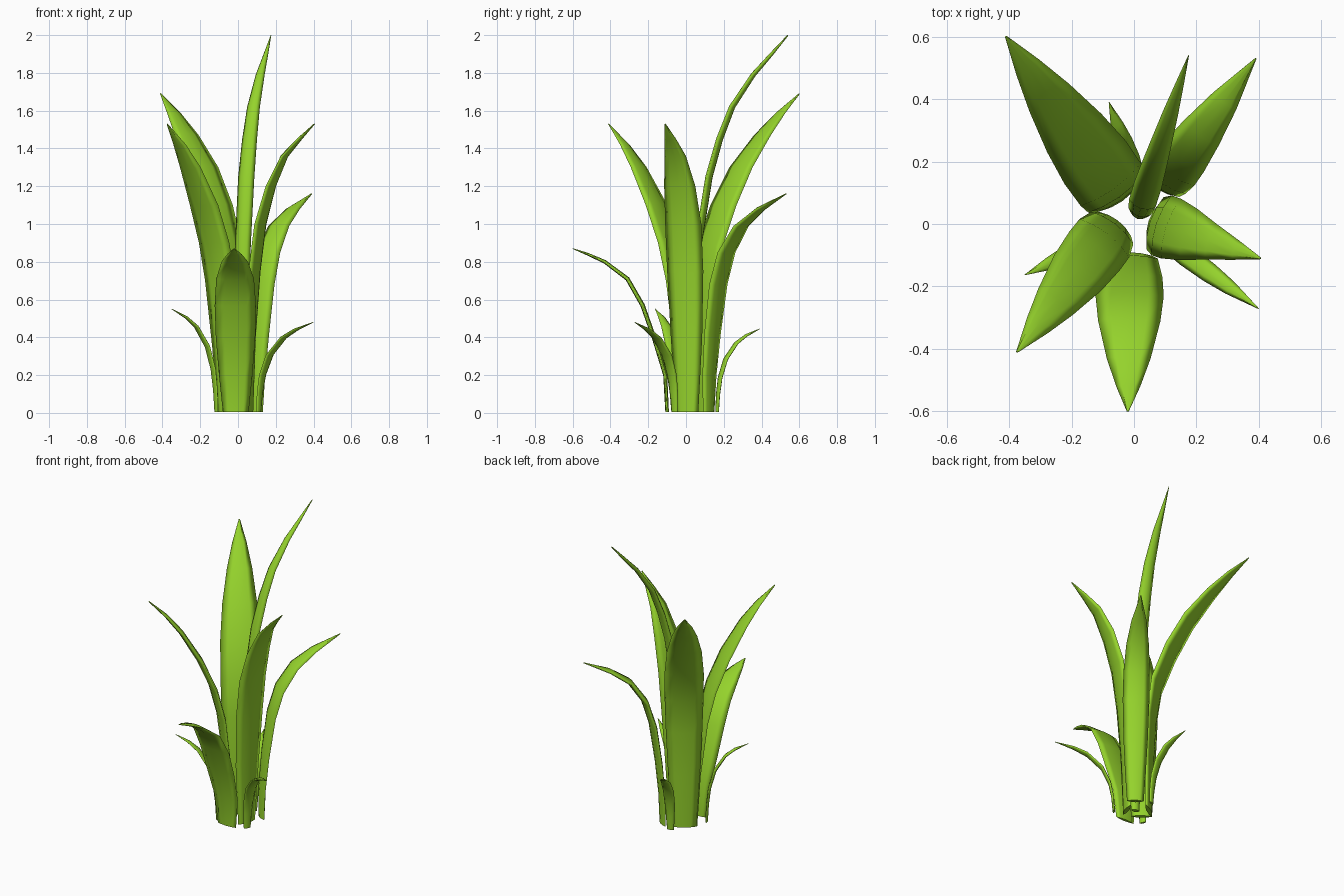
import bpy, bmesh
from mathutils import Vector

if "Cube" in bpy.data.objects:
    bpy.data.objects.remove(bpy.data.objects["Cube"])

green = bpy.data.materials.new("leaf_green")
green.diffuse_color = (0.30, 0.65, 0.025, 1)
green.use_nodes = True
green.node_tree.nodes["Principled BSDF"].inputs["Base Color"].default_value = green.diffuse_color

# Leaf width along its length: (fraction of length, fraction of full width)
OUTLINE = [(0, .62), (.2, .82), (.42, .98), (.6, 1), (.74, .86), (.88, .52), (1, .03)]


def width_at(t):
    for (a, wa), (b, wb) in zip(OUTLINE, OUTLINE[1:]):
        if t <= b:
            return wa + (wb - wa) * (t - a) / (b - a)
    return OUTLINE[-1][1]


def leaf(name, base, tip, width, path, thick=.036):
    """Sweep a thin lens-shaped section; path holds (outward fraction, height)."""
    base, tip = Vector((*base, 0)), Vector((*tip, 0))
    out = (tip - base).normalized()
    side = Vector((-out.y, out.x, 0))
    pts = [base.lerp(tip, f) + Vector((0, 0, z)) for f, z in path]
    dist = [0]
    for a, b in zip(pts, pts[1:]):
        dist.append(dist[-1] + (b - a).length)
    bm = bmesh.new()
    rings = []
    for i, p in enumerate(pts):
        tangent = (pts[min(i + 1, len(pts) - 1)] - pts[max(i - 1, 0)]).normalized()
        normal = side.cross(tangent).normalized()
        k = width_at(dist[i] / dist[-1])
        h, d = k * width / 2, k ** .5 * thick / 2
        # both faces are gently rounded and meet at thin edges
        section = [(-1, 0), (-.55, .7), (0, 1), (.55, .7),
                   (1, 0), (.55, -.7), (0, -1), (-.55, -.7)]
        ring = []
        for u, v in section:
            q = p + side * u * h + normal * v * d
            if i == 0:
                q.z = 0.005
            ring.append(bm.verts.new(q))
        rings.append(ring)
    n = len(rings[0])
    # blade is smooth all round, the cut base stays flat
    for r, s in zip(rings, rings[1:]):
        for j in range(n):
            bm.faces.new((r[j], r[(j + 1) % n], s[(j + 1) % n], s[j])).smooth = True
    bm.faces.new(rings[0])
    bm.faces.new(rings[-1])
    bmesh.ops.recalc_face_normals(bm, faces=bm.faces)
    mesh = bpy.data.meshes.new(name)
    bm.to_mesh(mesh)
    bm.free()
    mesh.materials.append(green)
    bpy.context.collection.objects.link(bpy.data.objects.new(name, mesh))


# Tall leaves
leaf("tallest_leaf", (.015, .03), (.175, .54), .09,
     [(0, 0), (.02, .5), (.07, .9), (.18, 1.25), (.29, 1.45), (.42, 1.62),
      (.64, 1.79), (.83, 1.9), (1, 2)])
leaf("back_left_leaf", (-.045, .085), (-.41, .60), .24,
     [(0, 0), (.01, .35), (.03, .65), (.08, .88), (.22, 1.1), (.40, 1.3),
      (.62, 1.47), (.81, 1.59), (1, 1.69)])
leaf("right_leaf", (.06, .005), (.405, -.11), .205,
     [(0, 0), (.02, .4), (.08, .75), (.17, 1.0), (.33, 1.2), (.54, 1.36),
      (.77, 1.45), (1, 1.53)])
leaf("front_left_leaf", (-.06, 0), (-.375, -.41), .205,
     [(0, 0), (.03, .35), (.11, .7), (.21, .9), (.38, 1.1), (.61, 1.3),
      (.79, 1.42), (1, 1.53)])

# Medium leaves
leaf("back_right_leaf", (.09, .12), (.39, .53), .165,
     [(0, 0), (.01, .2), (.05, .42), (.125, .68), (.23, .85), (.42, .99),
      (.67, 1.08), (1, 1.16)])
leaf("front_leaf", (-.012, -.10), (-.02, -.60), .22,
     [(0, 0), (.02, .2), (.14, .4), (.26, .57), (.42, .71), (.66, .8),
      (.84, .84), (1, .87)], .024)

# Small outer leaves share one arching path
ARCH = [(0, 0), (.02, .22), (.07, .42), (.20, .64), (.45, .83), (.68, .92), (1, 1)]
for name, base, tip, height in [
        ("small_left_leaf", (-.115, -.055), (-.35, -.163), .55),
        ("small_right_leaf", (.11, -.06), (.40, -.272), .48),
        ("small_back_leaf", (.0, .165), (-.08, .39), .445)]:
    leaf(name, base, tip, .07, [(f, z * height) for f, z in ARCH], .02)
